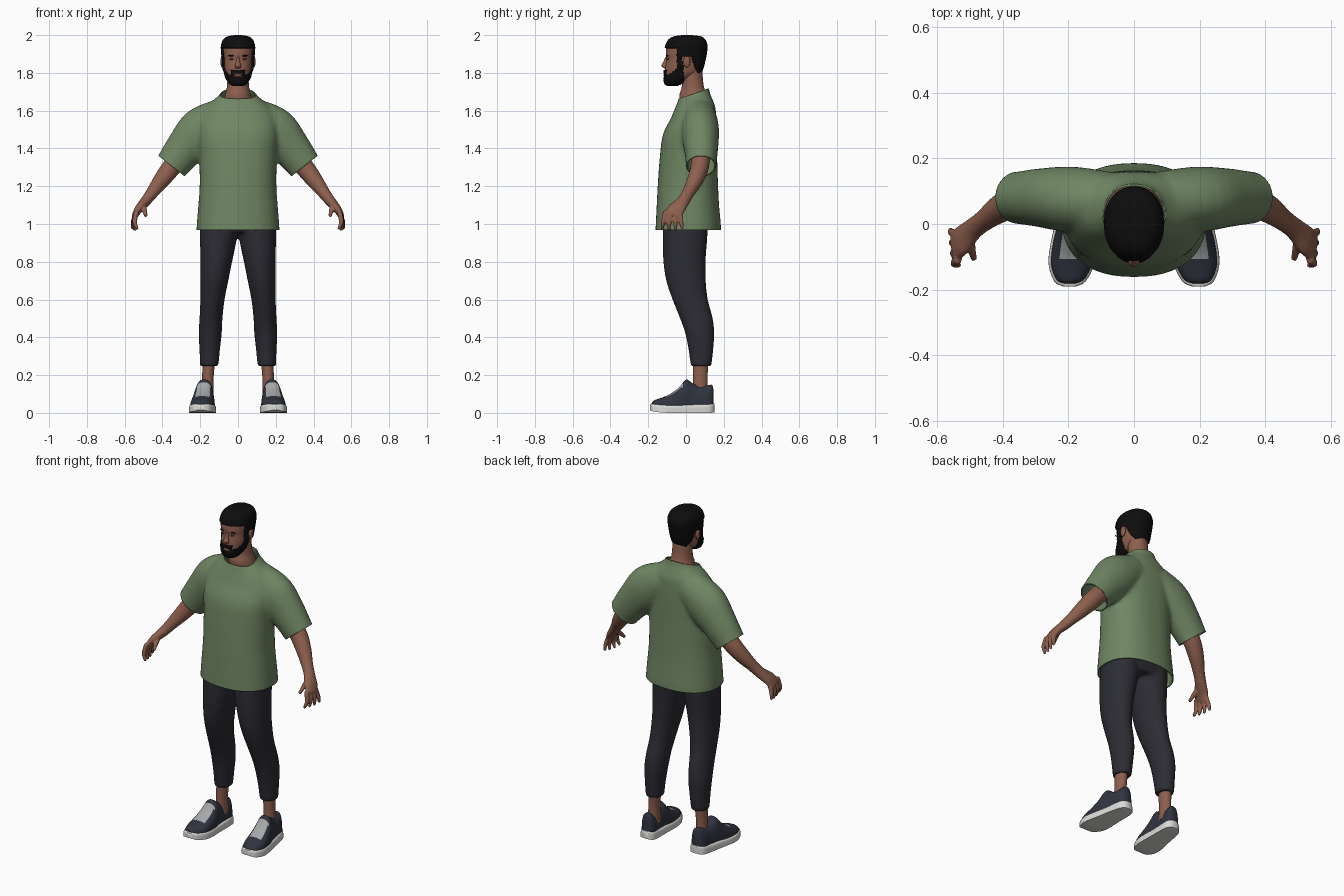
import bpy, bmesh, math
from mathutils import Vector, Matrix

if "Cube" in bpy.data.objects:
    bpy.data.objects.remove(bpy.data.objects["Cube"])


def material(name, rgb):
    m = bpy.data.materials.new(name)
    m.diffuse_color = (*rgb, 1)
    m.use_nodes = True
    m.node_tree.nodes["Principled BSDF"].inputs["Base Color"].default_value = m.diffuse_color
    return m


SKIN = material("brown skin", (0.27, 0.115, 0.075))
HAIR = material("black hair", (0.004, 0.004, 0.004))
GREEN = material("sage green cloth", (0.16, 0.24, 0.125))
DARK = material("charcoal cloth", (0.025, 0.025, 0.034))
NAVY = material("navy shoe", (0.03, 0.034, 0.05))
WHITE = material("white sole", (0.7, 0.7, 0.68))
GREY = material("grey laces", (0.38, 0.39, 0.4))
LIP = material("lip", (0.25, 0.09, 0.07))
EYE = material("eye", (0.05, 0.045, 0.045))


def smooth_path(rows, steps):
    """Catmull-Rom interpolation through rows of numbers."""
    out = []
    for i in range(len(rows) - 1):
        p0, p1, p2 = rows[max(i - 1, 0)], rows[i], rows[i + 1]
        p3 = rows[min(i + 2, len(rows) - 1)]
        for s in range(steps):
            t = s / steps
            out.append([0.5 * (2 * b + (c - a) * t + (2 * a - 5 * b + 4 * c - d) * t * t
                               + (3 * b - a - 3 * c + d) * t ** 3)
                        for a, b, c, d in zip(p0, p1, p2, p3)])
    return out + [list(rows[-1])]


def skin_rings(bm, rings):
    rings = [[bm.verts.new(p) for p in r] for r in rings]
    n = len(rings[0])
    for a, b in zip(rings, rings[1:]):
        for i in range(n):
            bm.faces.new((a[i], a[(i + 1) % n], b[(i + 1) % n], b[i]))
    bm.faces.new(rings[0])
    bm.faces.new(rings[-1])


def loft(bm, rows, side=1, n=32, steps=4, power=2.0, follow=False):
    """Rows are (x, y, z, rx, ry); rings lie flat or follow the path."""
    rows = smooth_path(rows, steps)
    rings = []
    for k, (x, y, z, rx, ry) in enumerate(rows):
        u, v = Vector((1, 0, 0)), Vector((0, 1, 0))
        if follow:
            a, b = rows[max(k - 1, 0)], rows[min(k + 1, len(rows) - 1)]
            t = (Vector(b[:3]) - Vector(a[:3])).normalized()
            v = (v - t * v.dot(t)).normalized()
            u = v.cross(t)
        ring = []
        for i in range(n):
            c, s = math.cos(math.tau * i / n), math.sin(math.tau * i / n)
            c = math.copysign(abs(c) ** (2 / power), c)
            s = math.copysign(abs(s) ** (2 / power), s)
            p = Vector((x, y, z)) + u * (rx * c) + v * (ry * s)
            ring.append((p.x * side, p.y, p.z))
        rings.append(ring)
    skin_rings(bm, rings)


def blob(bm, loc, scale):
    bmesh.ops.create_uvsphere(bm, u_segments=16, v_segments=10, radius=1,
                              matrix=Matrix.Translation(loc) @ Matrix.Diagonal((*scale, 1)))


def finish(name, bm, mats, rule=None, voxel=None, recalc=True):
    if recalc:
        bmesh.ops.recalc_face_normals(bm, faces=bm.faces)
    me = bpy.data.meshes.new(name)
    bm.to_mesh(me)
    bm.free()
    ob = bpy.data.objects.new(name, me)
    bpy.context.collection.objects.link(ob)
    if voxel:  # fuse overlapping volumes into one soft surface
        m = ob.modifiers.new("fuse", 'REMESH')
        m.mode, m.voxel_size = 'VOXEL', voxel
        m = ob.modifiers.new("soften", 'SMOOTH')
        m.iterations = 5
        dg = bpy.context.evaluated_depsgraph_get()
        ob.data = bpy.data.meshes.new_from_object(ob.evaluated_get(dg))
        ob.modifiers.clear()
    ob.data.materials.clear()
    for m in mats:
        ob.data.materials.append(m)
    for p in ob.data.polygons:
        p.material_index = rule(p.center, p.normal) if rule else 0
    for o in bpy.context.selected_objects:
        o.select_set(False)
    ob.select_set(True)
    bpy.context.view_layer.objects.active = ob
    bpy.ops.object.shade_smooth_by_angle(angle=math.radians(50))
    return ob


# Shirt: torso and sleeves fused, then opened at hem, cuffs and collar
bm = bmesh.new()
loft(bm, [(0, .012, .92, .222, .175), (0, .012, 1.0, .218, .172), (0, .01, 1.1, .21, .165),
          (0, .01, 1.2, .203, .16), (0, .013, 1.35, .205, .152), (0, .02, 1.47, .213, .143),
          (0, .04, 1.56, .205, .12), (0, .05, 1.62, .17, .105), (0, .05, 1.66, .125, .09),
          (0, .045, 1.7, .088, .08), (0, .04, 1.77, .08, .075)], n=48, power=2.3)
for s in (1, -1):
    loft(bm, [(.08, .07, 1.57, .10, .09), (.19, .075, 1.495, .125, .10), (.28, .08, 1.40, .105, .09),
              (.35, .08, 1.31, .09, .08), (.39, .08, 1.255, .088, .078)], s, follow=True)
shirt = finish("shirt", bm, [GREEN], voxel=.011)
bm = bmesh.new()
bm.from_mesh(shirt.data)


def trim(point, normal, keep):
    faces = [f for f in bm.faces if keep(f.calc_center_median())]
    geom = list({e for f in faces for e in (*f.verts, *f.edges)}) + faces
    bmesh.ops.bisect_plane(bm, geom=geom, plane_co=point, plane_no=normal, clear_outer=True)


trim((0, 0, .968), (0, 0, -1), lambda c: c.z < 1.1)
trim((0, .04, 1.69), (0, -.34, 1), lambda c: c.z > 1.6)
for s in (1, -1):
    trim((s * .35, .08, 1.305), (s * .62, 0, -.79), lambda c: c.x * s > .235 and c.z > 1.15)
bm.to_mesh(shirt.data)
bm.free()
m = shirt.modifiers.new("cloth thickness", 'SOLIDIFY')
m.thickness, m.offset = .007, -1

# Trousers
bm = bmesh.new()
loft(bm, [(0, 0, .955, .19, .108), (0, 0, 1.0, .2, .12), (0, 0, 1.06, .19, .118)], power=2.4)
for s in (1, -1):
    loft(bm, [(.10, 0, 1.04, .10, .12), (.103, -.005, .93, .098, .118), (.115, -.008, .8, .084, .112),
              (.125, 0, .7, .074, .105), (.135, .022, .6, .064, .094), (.143, .055, .5, .061, .087),
              (.147, .073, .42, .061, .077), (.15, .079, .33, .054, .065), (.152, .08, .248, .049, .055)], s)
finish("trousers", bm, [DARK], voxel=.01)

# Arms with hands
for s, side in ((1, "left"), (-1, "right")):
    bm = bmesh.new()
    loft(bm, [(.30, .08, 1.36, .05, .05), (.36, .07, 1.29, .05, .048), (.41, .045, 1.225, .043, .042),
              (.455, .012, 1.165, .033, .033), (.49, -.015, 1.12, .028, .034), (.525, -.05, 1.08, .022, .046),
              (.545, -.07, 1.045, .017, .045)], s, follow=True)
    for i in range(4):
        loft(bm, [(.536, -.033 - .025 * i, 1.07, .014, .014), (.556 - .003 * i, -.025 - .032 * i, 1.01, .013, .012),
                  (.558 - .009 * i, -.018 - .036 * i, .963 + .006 * abs(i - 1.5), .008, .008)],
             s, n=12, follow=True)
    loft(bm, [(.505, -.03, 1.11, .016, .018), (.495, -.075, 1.075, .014, .014),
              (.488, -.11, 1.04, .009, .009)], s, n=12, follow=True)
    finish(side + "_arm", bm, [SKIN], voxel=.006)

# Ankles
bm = bmesh.new()
for s in (1, -1):
    loft(bm, [(.162, .075, .08, .034, .042), (.16, .075, .17, .03, .038), (.155, .078, .28, .034, .042)], s, n=24)
finish("ankles", bm, [SKIN])


# Shoes: arched sections along the foot, slightly turned out
def foot_x(y):
    return .166 + (.15 - y) * .09


def shoe_part(bm, rows, side, power):
    """Rows are (y, half width, bottom, top)."""
    rings = []
    for y, w, lo, hi in smooth_path(rows, 5):
        ring = []
        for i in range(25):
            a = math.pi * i / 24
            c = math.copysign(abs(math.cos(a)) ** power, math.cos(a))
            ring.append((side * (foot_x(y) + w * c), y, lo + (hi - lo) * max(math.sin(a), 0) ** power))
        rings.append(ring)
    skin_rings(bm, rings)


for s, side in ((1, "left"), (-1, "right")):
    bm = bmesh.new()
    shoe_part(bm, [(-.182, .02, .03, .052), (-.17, .043, .03, .066), (-.13, .061, .03, .08), (-.09, .064, .03, .097),
                   (-.04, .06, .03, .132), (0, .052, .03, .176), (.03, .048, .03, .16), (.07, .045, .03, .14),
                   (.115, .043, .03, .146), (.138, .033, .03, .148), (.146, .018, .03, .12)], s, .75)
    finish(side + "_shoe_upper", bm, [NAVY, GREY],
           lambda c, n: int(-.11 < c.y < -.015 and n.z > .35 and abs(abs(c.x) - foot_x(c.y)) < .037))
    bm = bmesh.new()
    shoe_part(bm, [(-.19, .02, .014, .045), (-.176, .047, .008, .048), (-.13, .068, .002, .047), (-.08, .071, 0, .045),
                   (0, .062, 0, .045), (.07, .055, 0, .047), (.13, .045, 0, .05), (.152, .02, .004, .05)], s, .35)
    finish(side + "_shoe_sole", bm, [WHITE])

# Neck
bm = bmesh.new()
loft(bm, [(0, .05, 1.62, .085, .075), (0, .04, 1.68, .07, .075), (0, .036, 1.73, .058, .058),
          (0, .03, 1.83, .055, .055)])
finish("neck", bm, [SKIN])


# Head, with hair and beard as raised shells of the same shape
def head_mesh():
    bm = bmesh.new()
    rows = [(1.737, -.095, -.05, .02), (1.745, -.108, -.03, .04), (1.77, -.113, .02, .058), (1.80, -.112, .07, .068),
            (1.83, -.110, .085, .074), (1.87, -.104, .095, .077), (1.90, -.107, .101, .08), (1.94, -.102, .105, .082),
            (1.97, -.087, .096, .072), (1.985, -.06, .075, .052), (1.991, -.02, .03, .018)]
    loft(bm, [(0, (f + b) / 2, z, w, (b - f) / 2) for z, f, b, w in rows], n=80, steps=8, power=2.2)
    bmesh.ops.recalc_face_normals(bm, faces=bm.faces)
    return bm


def is_hair(c):
    if c.y < -.02:
        return c.z > 1.928 or (c.y > -.045 and c.z > 1.81)
    return c.z > max(1.80, min(1.89, 1.89 - (c.y - .025) * 2.5))


def is_beard(c):
    x = abs(c.x)
    if c.y > -.015 or (x < .02 and 1.779 < c.z < 1.797 and c.y < -.08):
        return False
    moustache = c.y < -.08 and x < .034 and c.z < 1.813
    return moustache or c.z < 1.793 + max(0, c.y + .085) * .7


finish("head", head_mesh(), [SKIN])
for name, test, lift in (("hair", is_hair, .009), ("beard", is_beard, .007)):
    bm = head_mesh()
    bm.normal_update()
    moves = [(v, v.normal.copy()) for v in bm.verts]
    gone = [f for f in bm.faces if not test(f.calc_center_median())]
    for v, nrm in moves:
        v.co += nrm * lift
    bmesh.ops.delete(bm, geom=gone, context='FACES')
    shell = finish(name, bm, [HAIR], recalc=False)
    m = shell.modifiers.new("thickness", 'SOLIDIFY')
    m.thickness, m.offset = .011, -1

# Facial features
bm = bmesh.new()
loft(bm, [(0, -.098, 1.885, .007, .01), (0, -.108, 1.855, .011, .014), (0, -.114, 1.838, .017, .016),
          (0, -.106, 1.824, .013, .01)], n=16)
finish("nose", bm, [SKIN])
for name, mat, x, y, z, size in (("ears", SKIN, .083, .005, 1.86, (.010, .018, .032)),
                                 ("eyes", EYE, .032, -.096, 1.872, (.013, .006, .005)),
                                 ("eyebrows", HAIR, .034, -.099, 1.891, (.018, .006, .0035))):
    bm = bmesh.new()
    for s in (1, -1):
        blob(bm, (s * x, y, z), size)
    finish(name, bm, [mat])
bm = bmesh.new()
blob(bm, (0, -.112, 1.788), (.019, .007, .008))
finish("lips", bm, [LIP])
